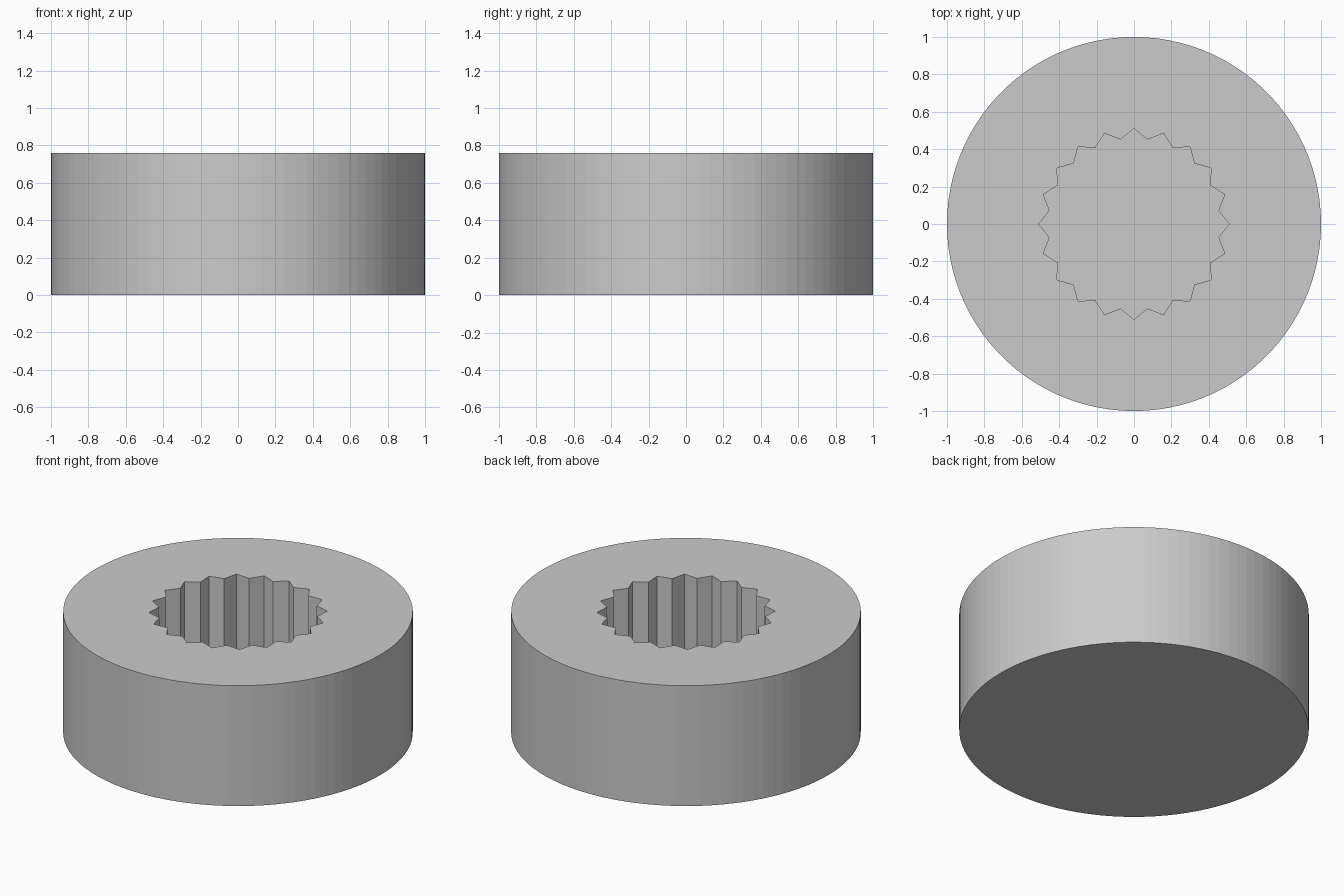
import bpy
import bmesh
from math import cos, sin, pi

old = bpy.data.objects.get("Cube")
if old:
    bpy.data.objects.remove(old, do_unlink=True)

HEIGHT, FLOOR = 0.76, 0.19
SIDES, TEETH = 100, 20
TIP, VALLEY = 0.51, 0.457

# Plain grey material
grey = bpy.data.materials.new("plain_grey")
grey.use_nodes = True
colour = (0.6, 0.6, 0.6, 1)
grey.diffuse_color = colour
grey.node_tree.nodes["Principled BSDF"].inputs["Base Color"].default_value = colour


def ring(bm, radii, count, z):
    """Closed loop of vertices; radii repeat in turn around the ring."""
    verts = []
    for i in range(count):
        a = 2 * pi * i / count
        r = radii[i % len(radii)]
        verts.append(bm.verts.new((r * cos(a), r * sin(a), z)))
    edges = [bm.edges.new((verts[i], verts[(i + 1) % count])) for i in range(count)]
    return verts, edges


def wall(bm, low, high):
    n = len(low)
    for i in range(n):
        j = (i + 1) % n
        bm.faces.new((low[i], low[j], high[j], high[i]))


bm = bmesh.new()

# Outer cylinder wall and closed base
base, _ = ring(bm, [1], SIDES, 0)
rim, rim_edges = ring(bm, [1], SIDES, HEIGHT)
wall(bm, base, rim)
bm.faces.new(base)

# Toothed blind socket
floor, _ = ring(bm, [TIP, VALLEY], TEETH * 2, FLOOR)
mouth, mouth_edges = ring(bm, [TIP, VALLEY], TEETH * 2, HEIGHT)
wall(bm, floor, mouth)
bm.faces.new(floor)

# Flat top between rim and socket mouth
bmesh.ops.triangle_fill(bm, edges=rim_edges + mouth_edges, use_beauty=True)
bmesh.ops.recalc_face_normals(bm, faces=bm.faces)

mesh = bpy.data.meshes.new("splined_knob_cap")
bm.to_mesh(mesh)
bm.free()
mesh.materials.append(grey)
cap = bpy.data.objects.new("splined_knob_cap", mesh)
bpy.context.collection.objects.link(cap)
